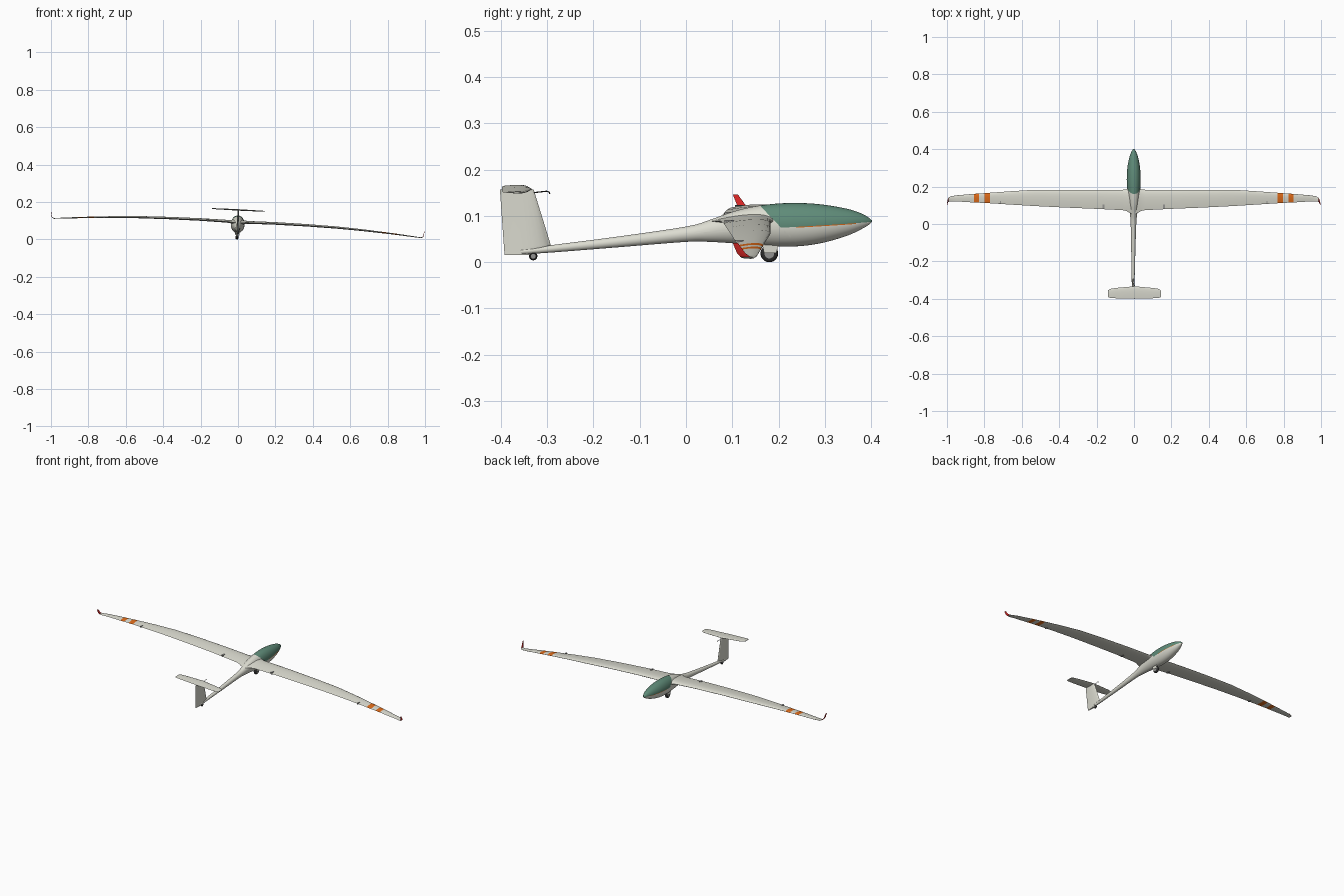
import bpy, bmesh, math
from mathutils import Matrix, Vector

if "Cube" in bpy.data.objects:
    bpy.data.objects.remove(bpy.data.objects["Cube"])

# The aircraft rests on one wingtip: everything is built upright, then rolled
ROLL = Matrix.Translation((-0.006, 0, 0)) @ Matrix.Rotation(0.0525, 4, 'Y')


def material(name, rgb):
    m = bpy.data.materials.new(name)
    m.diffuse_color = (*rgb, 1)
    m.use_nodes = True
    m.node_tree.nodes["Principled BSDF"].inputs["Base Color"].default_value = m.diffuse_color
    return m


WHITE = material("warm_white", (0.72, 0.72, 0.64))
GREEN = material("canopy_green", (0.115, 0.26, 0.19))
ORANGE = material("stripe_orange", (0.75, 0.15, 0.01))
RED = material("winglet_red", (0.7, 0.02, 0.02))
BLACK = material("rubber_black", (0.025, 0.025, 0.025))
GREY = material("metal_grey", (0.3, 0.3, 0.29))


def finish(name, bm, mats, mirror=False, angle=40):
    bmesh.ops.recalc_face_normals(bm, faces=bm.faces)
    me = bpy.data.meshes.new(name)
    bm.to_mesh(me)
    bm.free()
    ob = bpy.data.objects.new(name, me)
    bpy.context.collection.objects.link(ob)
    for m in mats:
        me.materials.append(m)
    ob.matrix_world = ROLL
    bpy.ops.object.select_all(action='DESELECT')
    ob.select_set(True)
    bpy.context.view_layer.objects.active = ob
    bpy.ops.object.shade_smooth_by_angle(angle=math.radians(angle))
    if mirror:
        mod = ob.modifiers.new("mirror", 'MIRROR')
        mod.merge_threshold = 0.0001
    return ob


def loft(rings, cap_start=True, cap_end=True):
    bm = bmesh.new()
    vs = [[bm.verts.new(p) for p in r] for r in rings]
    n = len(rings[0])
    for a, b in zip(vs, vs[1:]):
        for i in range(n):
            bm.faces.new((a[i], a[(i + 1) % n], b[(i + 1) % n], b[i]))
    if cap_start:
        bm.faces.new(vs[0])
    if cap_end:
        bm.faces.new(vs[-1])
    return bm


def foil(x, z, le, te, thick, tilt=0, camber=0.0, n=24):
    """Aerofoil ring; tilt 90 degrees makes it a section of an upright fin."""
    ring = []
    for k in range(n):
        a = 2 * math.pi * k / n
        c = (1 - math.cos(a)) / 2
        t = 5 * thick * (0.2969 * math.sqrt(c) - 0.126 * c - 0.3516 * c**2 + 0.2843 * c**3 - 0.1036 * c**4)
        t = t * (1 + camber) if math.sin(a) > 0 else -t * (1 - camber)
        s = math.radians(tilt)
        ring.append((x - t * math.sin(s), le + (te - le) * c, z + t * math.cos(s)))
    return ring


def catmull(pts, steps):
    out = []
    for i in range(len(pts) - 1):
        p0, p1, p2, p3 = (Vector(pts[max(0, min(len(pts) - 1, j))]) for j in range(i - 1, i + 3))
        for s in range(steps):
            t = s / steps
            out.append(0.5 * (2 * p1 + (p2 - p0) * t + (2 * p0 - 5 * p1 + 4 * p2 - p3) * t * t
                              + (3 * p1 - p0 - 3 * p2 + p3) * t**3))
    return out + [Vector(pts[-1])]


# Fuselage: y, half width, bottom, top
sections = [(-0.356, 0.006, 0.017, 0.028), (-0.29, 0.008, 0.021, 0.037), (-0.15, 0.011, 0.032, 0.055),
            (0.0, 0.015, 0.044, 0.077), (0.05, 0.019, 0.044, 0.091), (0.1, 0.026, 0.041, 0.109),
            (0.15, 0.032, 0.037, 0.121), (0.2, 0.036, 0.034, 0.127), (0.25, 0.037, 0.035, 0.128),
            (0.3, 0.034, 0.043, 0.124), (0.35, 0.025, 0.058, 0.115), (0.38, 0.015, 0.072, 0.105),
            (0.395, 0.007, 0.081, 0.096), (0.402, 0.001, 0.088, 0.090)]
sections = [Vector(s) for s in sections]
rings = []
for i, (y, zb, zt) in enumerate(catmull([(s[0], s[2], s[3]) for s in sections], 4)):
    w = catmull([(s[0], s[1], 0) for s in sections], 4)[i][1]
    rings.append([(w * math.cos(a), y, (zb + zt) / 2 + (zt - zb) / 2 * math.sin(a))
                  for a in (2 * math.pi * k / 32 for k in range(32))])
bm = loft(rings)

# Canopy and pinstripe are cut into the fuselage skin
SILL, SILL_N = Vector((0, 0.206, 0.0765)), Vector((0, -0.056, 1)).normalized()
REAR, REAR_N = Vector((0, 0.163, 0.12)), Vector((0, 0.044, 0.043)).normalized()
LINE = 0.0018
for co, no in ((SILL, SILL_N), (SILL - SILL_N * LINE, SILL_N), (REAR, REAR_N)):
    bmesh.ops.bisect_plane(bm, geom=bm.verts[:] + bm.edges[:] + bm.faces[:], dist=1e-6, plane_co=co, plane_no=no)
for f in bm.faces:
    c = f.calc_center_median()
    h = (c - SILL).dot(SILL_N)
    if (c - REAR).dot(REAR_N) > 0:
        if h > 0:
            f.material_index = 1
        elif h > -LINE and 0.24 < c.y < 0.37:
            f.material_index = 2
finish("fuselage", bm, [WHITE, GREEN, ORANGE])

# Wings: x, z, leading edge, trailing edge, thickness, tilt
stations = [(0.0, 0.089, 0.200, 0.050, 0.030, 0), (0.028, 0.090, 0.192, 0.062, 0.023, 0),
            (0.04, 0.0915, 0.185, 0.070, 0.018, 0), (0.06, 0.0925, 0.183, 0.074, 0.015, 0),
            (0.2, 0.0945, 0.183, 0.081, 0.014, 0), (0.37, 0.0935, 0.183, 0.088, 0.013, -1),
            (0.53, 0.090, 0.183, 0.096, 0.012, -2), (0.66, 0.084, 0.175, 0.104, 0.010, -3),
            (0.77, 0.077, 0.167, 0.111, 0.008, -4), (0.799, 0.075, 0.165, 0.112, 0.0075, -4),
            (0.828, 0.073, 0.163, 0.114, 0.007, -4), (0.855, 0.071, 0.161, 0.115, 0.0066, -4),
            (0.95, 0.063, 0.153, 0.121, 0.005, -4), (0.982, 0.0605, 0.147, 0.121, 0.004, 10),
            (0.992, 0.064, 0.138, 0.117, 0.0035, 50), (0.9955, 0.072, 0.128, 0.110, 0.003, 75),
            (0.999, 0.094, 0.112, 0.101, 0.002, 80)]
rings = [foil(x, z, le, te, t, tilt, 0.25) for x, z, le, te, t, tilt in stations]
bm = loft(rings, cap_start=False)
for f in bm.faces:
    c = f.calc_center_median()
    if 0.77 < c.x < 0.799 or 0.828 < c.x < 0.855:
        f.material_index = 1
    elif c.x > 0.992:
        f.material_index = 2
finish("wings", bm, [WHITE, ORANGE, RED], mirror=True)

# Tail fin
bm = loft([foil(0, z, le, te, t, 90) for z, le, te, t in
           ((0.016, -0.335, -0.392, 0.009), (0.037, -0.292, -0.3935, 0.012), (0.157, -0.329, -0.402, 0.008))])
finish("tail_fin", bm, [WHITE])

# Tailplane
bm = loft([foil(x, 0.158, le, te, t) for x, le, te, t in
           ((0, -0.333, -0.398, 0.008), (0.1, -0.342, -0.397, 0.006),
            (0.13, -0.347, -0.395, 0.005), (0.142, -0.355, -0.391, 0.003))], cap_start=False)
finish("tailplane", bm, [WHITE], mirror=True)


# Wheels: turned across x, tyre profile with a plain hub disc
def wheel(name, y, r, half):
    prof = [(-half, 0.55), (-half, 0.8), (-half * 0.7, 0.94), (0, 1), (half * 0.7, 0.94), (half, 0.8), (half, 0.55)]
    bm = loft([[(x, y + r * k * math.cos(a), r + r * k * math.sin(a))
                for a in (2 * math.pi * i / 28 for i in range(28))] for x, k in prof])
    for f in bm.faces:
        f.material_index = int(len(f.verts) > 4)
    return finish(name, bm, [BLACK, GREY])


wheel("main_wheel", 0.180, 0.019, 0.007)
tail = wheel("tail_wheel", -0.330, 0.009, 0.004)
tail.matrix_world = ROLL @ Matrix.Translation((0, 0, 0.004))


def box(name, lo, hi, mat, mirror=False, taper=1.0):
    bm = bmesh.new()
    bmesh.ops.create_cube(bm, size=1)
    for v in bm.verts:
        if v.co.z < 0:
            v.co.y *= taper
        v.co = Vector([(a + b) / 2 + c * (b - a) for a, b, c in zip(lo, hi, v.co)])
    return finish(name, bm, [mat], mirror)


# Gear doors beside the main wheel
box("gear_door", (0.010, 0.164, 0.021), (0.0115, 0.200, 0.042), WHITE, True, 0.75)
box("wheel_strut", (-0.002, 0.172, 0.019), (0.002, 0.182, 0.045), GREY)
# Control fairings on the wing
box("inner_control_fairing", (0.157, 0.083, 0.089), (0.167, 0.104, 0.100), GREY, True)
box("outer_control_fairing", (0.711, 0.106, 0.077), (0.717, 0.124, 0.0855), GREY, True)

# Air-data probe on the fin, a bent thin tube
path = [(-0.333, 0.150), (-0.315, 0.152), (-0.301, 0.1535), (-0.296, 0.152), (-0.294, 0.148)]
bm = loft([[(0.0013 * math.cos(a), y + 0.0013 * math.sin(a) * (0.2 if i < 3 else 0.9),
             z + 0.0013 * math.sin(a) * (1 if i < 3 else 0.4))
            for a in (2 * math.pi * k / 8 for k in range(8))] for i, (y, z) in enumerate(path)])
finish("air_probe", bm, [BLACK])
